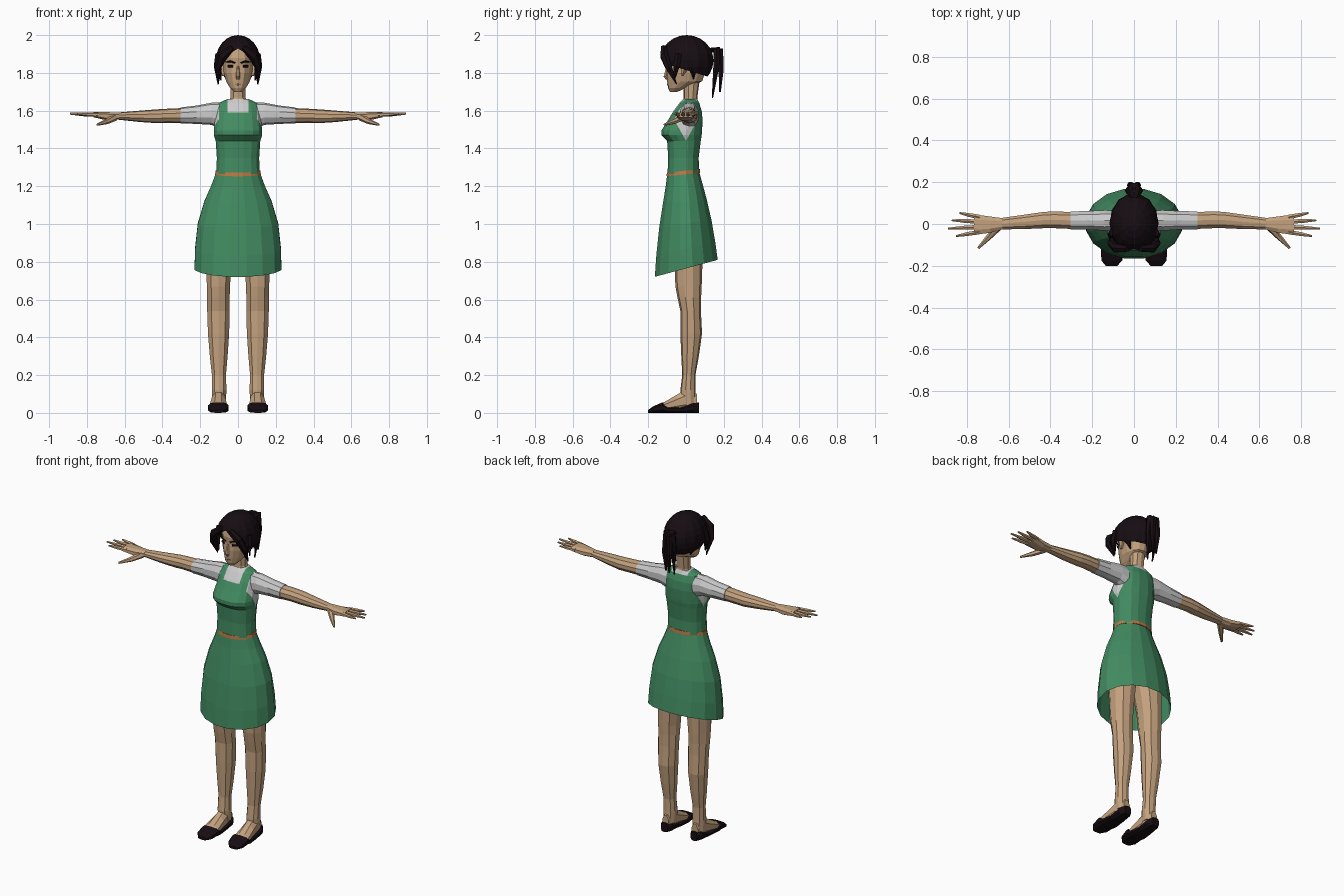
import bpy, bmesh, math
from mathutils import Vector


def mat(name, r, g, b):
    m = bpy.data.materials.new(name)
    m.diffuse_color = (r, g, b, 1)
    return m


SKIN = mat("skin", .55, .36, .21)
HAIR = mat("hair", .008, .004, .006)
GREEN = mat("green_cloth", .055, .26, .12)
WHITE = mat("white_cloth", .62, .62, .64)
BELT = mat("belt_orange", .5, .19, .06)
LIP = mat("lip", .32, .15, .10)


def finish(name, bm, mats, mirror=False):
    bmesh.ops.recalc_face_normals(bm, faces=bm.faces)
    me = bpy.data.meshes.new(name)
    bm.to_mesh(me)
    bm.free()
    for m in mats:
        me.materials.append(m)
    ob = bpy.data.objects.new(name, me)
    bpy.context.collection.objects.link(ob)
    if mirror:
        ob.modifiers.new("mirror", 'MIRROR')
    return ob


def skin_rings(bm, rings, caps):
    rows = [[bm.verts.new(p) for p in r] for r in rings]
    n = len(rows[0])
    for a, b in zip(rows, rows[1:]):
        for i in range(n):
            j = (i + 1) % n
            bm.faces.new((a[i], a[j], b[j], b[i]))
    for row, on in ((rows[0], caps[0]), (rows[-1], caps[1])):
        if on:
            bm.faces.new(row)


def loft(axis, sections, n, e=1.0, caps=(1, 1)):
    """Sections (t, a0, a1, b0, b1): extents of an oval at t along the axis."""
    bm, rings = bmesh.new(), []
    for t, a0, a1, b0, b1 in sections:
        ring = []
        for i in range(n):
            w = 2 * math.pi * (i + .5) / n
            c, s = math.cos(w), math.sin(w)
            k = 1 / math.cos(math.pi / n)
            a = (a0 + a1) / 2 + (a1 - a0) / 2 * max(-1, min(1, math.copysign(abs(c) ** e, c) * k))
            b = (b0 + b1) / 2 + (b1 - b0) / 2 * max(-1, min(1, math.copysign(abs(s) ** e, s) * k))
            ring.append({'x': (t, a, b), 'y': (a, t, b), 'z': (a, b, t)}[axis])
        rings.append(ring)
    skin_rings(bm, rings, caps)
    return bm


def tube(name, pts, radii, m, n=6, flat=1.0, mirror=True):
    """Tapered tube through points; flat squashes it along its second side axis."""
    pts, rings = [Vector(p) for p in pts], []
    for i, (p, r) in enumerate(zip(pts, radii)):
        d = (pts[min(i + 1, len(pts) - 1)] - pts[max(i - 1, 0)]).normalized()
        u = d.cross(Vector((0, 1, 0) if abs(d.y) < .8 else (0, 0, 1))).normalized()
        v = d.cross(u)
        rings.append([p + u * r * math.cos(w) + v * r * flat * math.sin(w)
                      for w in (2 * math.pi * k / n for k in range(n))])
    bm = bmesh.new()
    skin_rings(bm, rings, (1, 1))
    return finish(name, bm, [m], mirror)


def cut(bm, co, no, drop=False):
    bmesh.ops.bisect_plane(bm, geom=bm.verts[:] + bm.edges[:] + bm.faces[:],
                           plane_co=co, plane_no=no, clear_inner=drop)


def sym(rows):
    return [(z, -r, r, f, b) for z, r, f, b in rows]


# Skirt with a hem that dips at the front
bm = loft('z', sym([(.765, .23, -.165, .168), (.87, .227, -.157, .155), (1.0, .213, -.142, .135),
                    (1.12, .178, -.122, .11), (1.2, .143, -.108, .09), (1.275, .115, -.098, .07)]),
          16, caps=(0, 0))
for v in bm.verts:
    v.co.z += v.co.y * .27 * (1.275 - v.co.z) / .51
finish("skirt", bm, [GREEN])

# Belt
bm = loft('z', sym([(1.263, .121, -.103, .075), (1.283, .118, -.101, .073)]), 16)
for v in bm.verts:
    v.co.z += v.co.y * .1
finish("belt", bm, [BELT])

# Bodice and shirt body: one loft, cut along the cloth borders and coloured
bm = loft('z', sym([(1.265, .115, -.098, .07), (1.35, .112, -.094, .067), (1.44, .118, -.1, .078),
                    (1.47, .128, -.13, .083), (1.495, .128, -.13, .085), (1.55, .122, -.095, .088),
                    (1.6, .118, -.065, .083), (1.64, .104, -.035, .07), (1.662, .055, -.015, .06)]),
          16, .85)
for x in (-.1, -.055, .055, .1):
    cut(bm, (x, 0, 0), (1, 0, 0))
for s in (-1, 1):
    cut(bm, (0, 0, 1.44), (0, 1.8 * s, 1))
cut(bm, (0, 0, 1.59), (0, 0, 1))
for f in bm.faces:
    c = f.calc_center_median()
    side = abs(c.x) > .098 and c.z - 1.44 > 1.8 * abs(c.y)
    neck = abs(c.x) < .055 and c.z > (1.59 if c.y < 0.01 else 1.64)
    f.material_index = int(side or neck)
finish("bodice", bm, [GREEN, WHITE])

# Sleeves and arms
finish("sleeve", loft('x', [(.085, -.03, .065, 1.50, 1.645), (.14, -.032, .066, 1.525, 1.642),
                            (.22, -.026, .062, 1.53, 1.627), (.305, -.026, .06, 1.533, 1.617)], 10),
       [WHITE], True)
finish("arm", loft('x', [(.29, -.024, .057, 1.535, 1.614), (.38, -.02, .06, 1.536, 1.61),
                         (.43, -.02, .058, 1.534, 1.607), (.52, -.024, .045, 1.54, 1.6),
                         (.64, -.026, .028, 1.553, 1.59)], 10), [SKIN], True)

# Hands
finish("palm", loft('x', [(.63, -.026, .028, 1.553, 1.59), (.69, -.042, .036, 1.548, 1.592),
                          (.765, -.052, .046, 1.565, 1.592)], 8, .8), [SKIN], True)
for i, (y0, x1, y1) in enumerate([(.034, .835, .053), (.011, .872, .018),
                                  (-.014, .89, -.022), (-.039, .852, -.058)]):
    tube(f"finger_{i + 1}", [(.74, y0, 1.579), ((.75 + x1) / 2, (y0 + y1) / 2, 1.581), (x1, y1, 1.584)],
         [.012, .0105, .005], SKIN)
tube("thumb", [(.65, -.015, 1.565), (.695, -.063, 1.542), (.745, -.115, 1.526)],
     [.019, .014, .006], SKIN)

# Legs
finish("leg", loft('z', [(.05, .065, .135, -.03, .055), (.12, .061, .138, -.03, .05),
                         (.2, .064, .138, -.02, .05), (.3, .055, .149, -.025, .068),
                         (.42, .047, .159, -.03, .085), (.54, .044, .163, -.03, .079),
                         (.61, .044, .164, -.045, .08), (.67, .043, .165, -.056, .083),
                         (.76, .035, .167, -.06, .086), (.92, .012, .17, -.08, .09)], 10), [SKIN], True)

# Feet and shoes
finish("foot", loft('y', [(.058, .08, .122, .01, .1), (0, .067, .136, .01, .125), (-.05, .064, .142, .01, .095),
                          (-.11, .06, .15, .01, .06), (-.15, .065, .15, .01, .042)], 8), [SKIN], True)
finish("shoe", loft('y', [(.07, .08, .125, 0, .055), (.04, .064, .142, 0, .055), (-.03, .06, .147, 0, .028),
                          (-.1, .05, .157, 0, .035), (-.125, .049, .158, 0, .056),
                          (-.175, .056, .156, 0, .034), (-.2, .08, .135, 0, .016)], 10, .75), [HAIR], True)

# Neck and head
finish("neck", loft('z', sym([(1.63, .055, -.02, .065), (1.67, .04, -.012, .06), (1.78, .042, -.015, .075)]), 10),
       [SKIN])
finish("head", loft('z', sym([(1.70, .02, -.085, -.045), (1.72, .042, -.095, 0), (1.755, .063, -.1, .085),
                              (1.8, .075, -.103, .1), (1.84, .079, -.1, .11), (1.88, .081, -.105, .11),
                              (1.94, .072, -.09, .09)]), 14), [SKIN])

# Face details
tube("nose", [(0, -.098, 1.835), (0, -.108, 1.78), (0, -.1, 1.766)], [.006, .012, .008], SKIN, mirror=False)
tube("brow", [(.015, -.101, 1.853), (.04, -.096, 1.861), (.064, -.075, 1.857)], [.004, .005, .003], HAIR)
tube("eye", [(.026, -.095, 1.835), (.052, -.082, 1.835)], [.007, .006], HAIR)
tube("mouth", [(-.02, -.089, 1.738), (0, -.097, 1.739), (.02, -.089, 1.738)], [.003, .005, .003], LIP, mirror=False)
tube("ear", [(.078, -.01, 1.84), (.086, -.008, 1.82), (.077, -.02, 1.785)], [.014, .018, .007], SKIN)

# Hair cap: ridged half ball trimmed along the parting and the nape
bm = bmesh.new()
bmesh.ops.create_uvsphere(bm, u_segments=28, v_segments=12, radius=1)
for v in bm.verts:
    seg = round(math.atan2(v.co.y, v.co.x) / (math.pi / 14))
    k = 1 if seg % 2 == 0 else .965
    v.co = Vector((v.co.x * .118 * k, v.co.y * .145 * k + .004, v.co.z * .135 + 1.865))
cut(bm, (0, 0, 0), (1, 0, 0), True)
cut(bm, (0, -.13, 1.94), (.0216, .024, .024), True)
cut(bm, (0, -.05, 1.83), (0, .3, 1), True)
finish("hair_cap", bm, [HAIR], True)

# Loose locks, ponytail and its tie
tube("front_lock", [(.03, -.118, 1.935), (.085, -.115, 1.89), (.108, -.092, 1.83), (.105, -.05, 1.74)],
     [.016, .024, .02, .003], HAIR)
tube("side_lock", [(.1, -.04, 1.9), (.108, -.05, 1.84), (.09, -.062, 1.76)], [.02, .02, .003], HAIR)
tube("nape_lock", [(.09, .03, 1.83), (.07, .04, 1.8), (.06, .04, 1.765)], [.02, .014, .003], HAIR)
tube("ponytail_inner", [(.008, .13, 1.92), (.02, .163, 1.93), (.026, .16, 1.83), (.018, .14, 1.668)],
     [.015, .02, .018, .004], HAIR)
tube("ponytail_outer", [(.006, .14, 1.92), (.012, .18, 1.92), (.018, .186, 1.82), (.012, .18, 1.70)],
     [.015, .02, .016, .005], HAIR)
